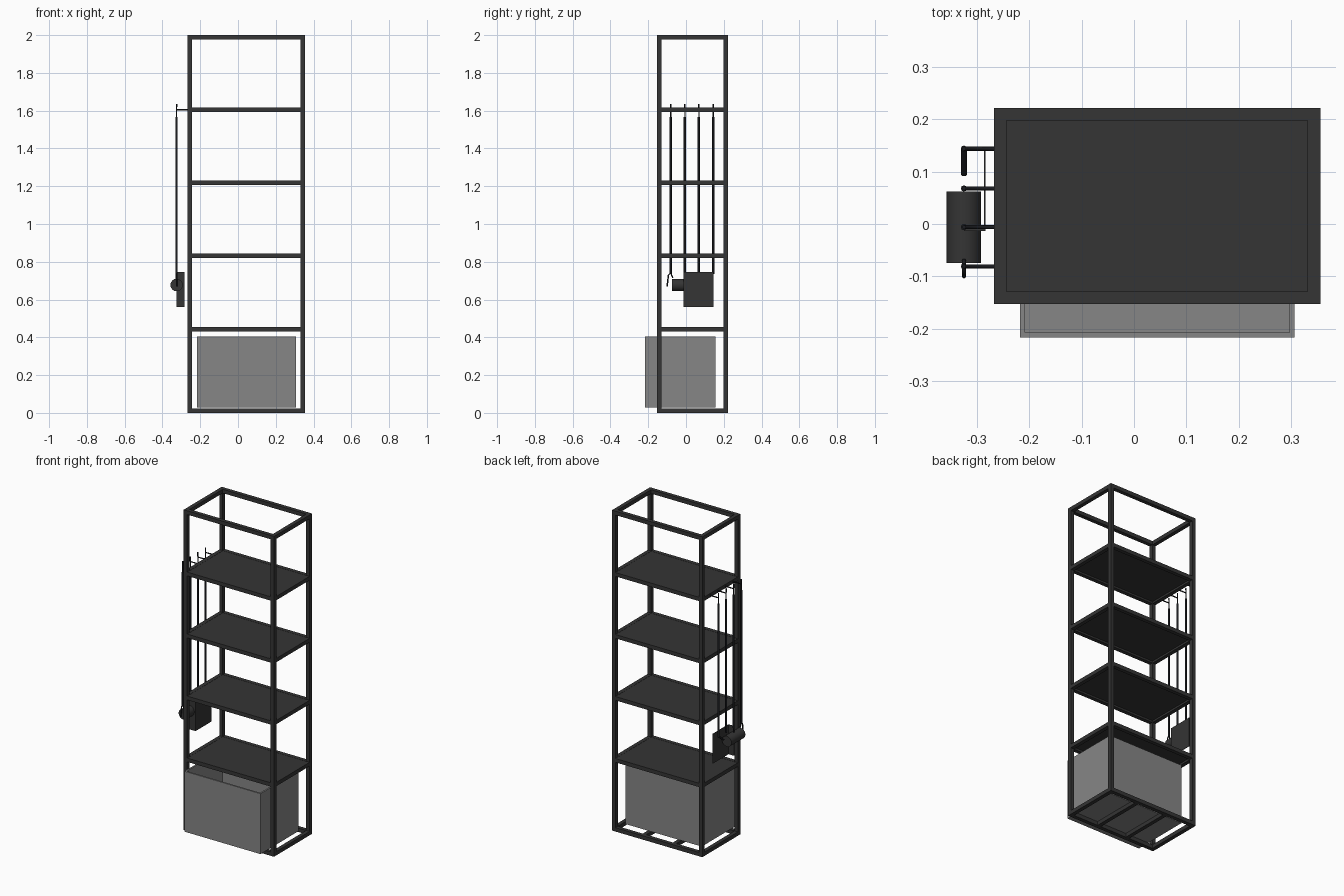
import bpy
import bmesh
from mathutils import Vector

cube = bpy.data.objects.get("Cube")
if cube:
    bpy.data.objects.remove(cube, do_unlink=True)


def material(name, r, g, b):
    m = bpy.data.materials.new(name)
    m.use_nodes = True
    m.diffuse_color = (r, g, b, 1)
    m.node_tree.nodes["Principled BSDF"].inputs["Base Color"].default_value = (r, g, b, 1)
    return m


CHARCOAL = material("charcoal_metal", 0.035, 0.035, 0.035)
GREY = material("grey_bin", 0.24, 0.24, 0.24)
BLACK = material("black_handle", 0.011, 0.012, 0.015)


def add_box(bm, lo, hi):
    lo, hi = Vector(lo), Vector(hi)
    verts = bmesh.ops.create_cube(bm, size=1)["verts"]
    for v in verts:
        v.co = (lo + hi) / 2 + Vector(c * s for c, s in zip(v.co, hi - lo))


def finish(bm, name, mat):
    mesh = bpy.data.meshes.new(name)
    bm.to_mesh(mesh)
    bm.free()
    mesh.materials.append(mat)
    obj = bpy.data.objects.new(name, mesh)
    bpy.context.collection.objects.link(obj)
    return obj


def boxes(name, mat, parts):
    bm = bmesh.new()
    for lo, hi in parts:
        add_box(bm, lo, hi)
    return finish(bm, name, mat)


def tube(name, mat, points, radius):
    curve = bpy.data.curves.new(name, "CURVE")
    curve.dimensions = "3D"
    curve.bevel_depth = radius
    curve.bevel_resolution = 2
    curve.use_fill_caps = True
    line = curve.splines.new("POLY")
    line.points.add(len(points) - 1)
    for p, co in zip(line.points, points):
        p.co = (*co, 1)
    curve.materials.append(mat)
    obj = bpy.data.objects.new(name, curve)
    bpy.context.collection.objects.link(obj)
    return obj


# Frame extents and square tube width
X0, X1, Y0, Y1, T = -0.268, 0.356, -0.153, 0.222, 0.024


def ring(name, z):
    boxes(name, CHARCOAL, [
        ((X0 + T, Y0, z), (X1 - T, Y0 + T, z + T)),
        ((X0 + T, Y1 - T, z), (X1 - T, Y1, z + T)),
        ((X0, Y0 + T, z), (X0 + T, Y1 - T, z + T)),
        ((X1 - T, Y0 + T, z), (X1, Y1 - T, z + T)),
    ])


# Corner posts
boxes("corner_posts", CHARCOAL, [
    ((x, y, 0), (x + T, y + T, 2)) for x in (X0, X1 - T) for y in (Y0, Y1 - T)])

# Top and bottom rings, shelf rings with flush panels
ring("bottom_ring", 0)
ring("top_ring", 2 - T)
for i in range(4):
    z = 0.432 + 0.387 * i
    ring(f"shelf_ring_{i + 1}", z)
    boxes(f"shelf_panel_{i + 1}", CHARCOAL, [
        ((X0 + T, Y0 + T, z + 0.012), (X1 - T, Y1 - T, z + T - 0.001))])

# Cross bars under the bin
width = X1 - X0
boxes("bottom_cross_bars", CHARCOAL, [
    ((X0 + width * k / 3 - T / 2, Y0 + T, 0), (X0 + width * k / 3 + T / 2, Y1 - T, T))
    for k in (1, 2)])

# Open bin that sticks out at the front
BX0, BX1, BY0, BY1, BZ0, BZ1, W = -0.218, 0.307, -0.217, 0.156, 0.028, 0.405, 0.01
boxes("storage_bin", GREY, [
    ((BX0, BY0, BZ0), (BX1, BY1, BZ0 + W)),
    ((BX0, BY0, BZ0 + W), (BX1, BY0 + W, BZ1)),
    ((BX0, BY1 - W, BZ0 + W), (BX1, BY1, BZ1)),
    ((BX0, BY0 + W, BZ0 + W), (BX0 + W, BY1 - W, BZ1)),
    ((BX1 - W, BY0 + W, BZ0 + W), (BX1, BY1 - W, BZ1)),
])

# Hooks on the side with a long handle hanging from each
HX = -0.325
for i, y in enumerate((-0.081, -0.006, 0.068, 0.144)):
    tube(f"hook_{i + 1}", BLACK, [(X0, y, 1.605), (HX, y, 1.605), (HX, y, 1.635)], 0.004)
    tube(f"handle_loop_{i + 1}", BLACK, [(HX, y, 1.61), (HX, y, 1.56)], 0.003)
    tube(f"handle_{i + 1}", BLACK, [(HX, y, 1.567), (HX, y, 0.735)], 0.006)

# Small fork on the first handle
tube("fork_tool", BLACK, [(HX, -0.07, 0.715), (HX, -0.081, 0.74),
                          (HX, -0.093, 0.73), (HX, -0.1, 0.67)], 0.004)

# Roller on the second handle
tube("roller_stem", BLACK, [(HX, -0.006, 0.74), (HX, -0.006, 0.70)], 0.005)
roller = tube("roller", CHARCOAL, [(HX, -0.075, 0.677), (HX, 0.062, 0.677)], 0.033)
roller.data.bevel_resolution = 6

# Upright pan on the third handle
boxes("pan", CHARCOAL, [
    ((-0.287, -0.013, 0.56), (-0.284, 0.146, 0.745)),
    ((HX, -0.013, 0.56), (-0.287, -0.010, 0.745)),
])

# Slanted grip on the fourth handle
tube("slanted_grip", BLACK, [(HX, 0.144, 0.74), (HX, 0.095, 0.70)], 0.006)
